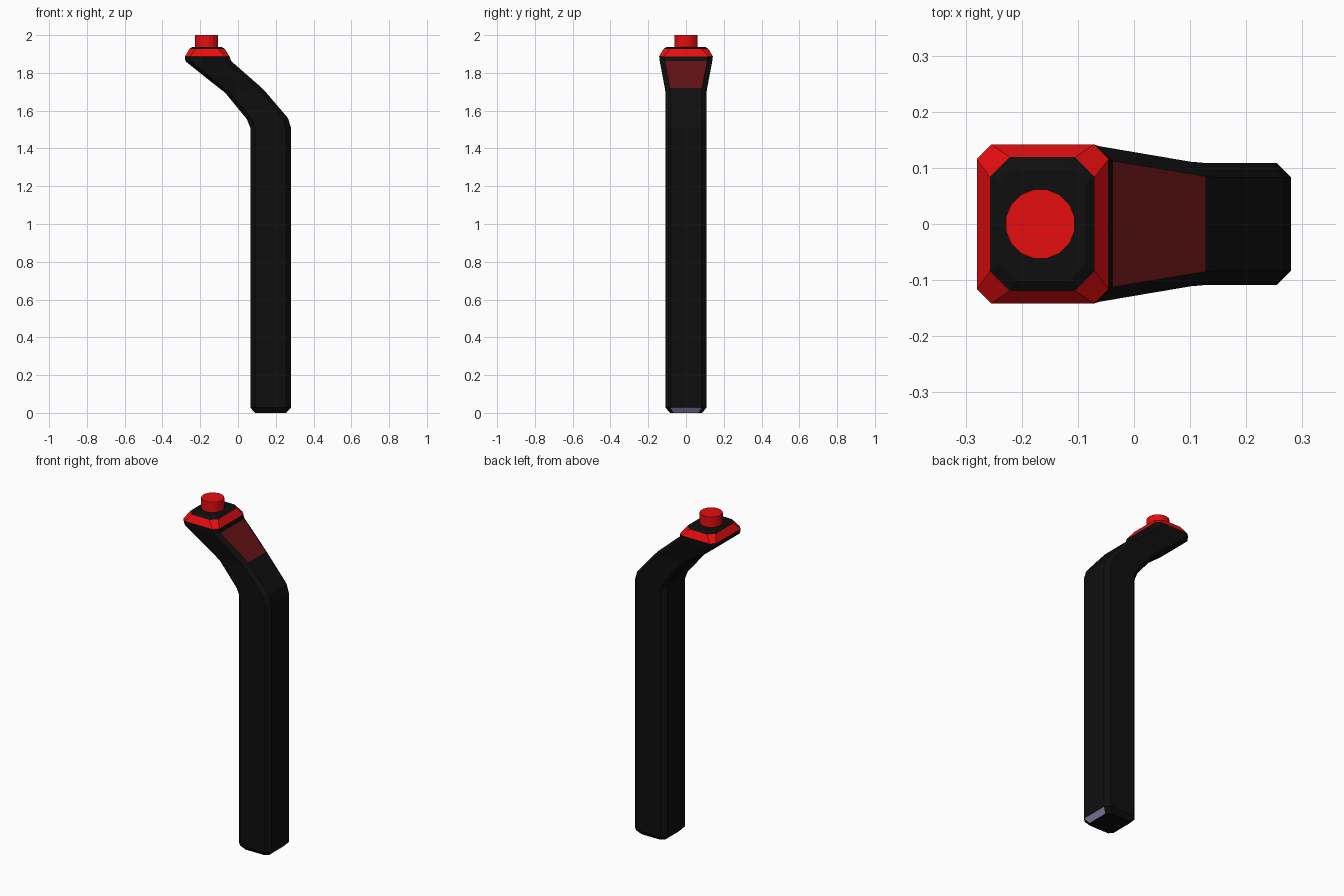
import bpy, bmesh, math

if "Cube" in bpy.data.objects:
    bpy.data.objects.remove(bpy.data.objects["Cube"])


def material(name, rgb):
    m = bpy.data.materials.new(name)
    m.diffuse_color = (*rgb, 1)
    m.use_nodes = True
    m.node_tree.nodes["Principled BSDF"].inputs["Base Color"].default_value = m.diffuse_color
    return m


BLACK = material("matte black", (0.0045, 0.0045, 0.0045))
RED = material("bright red", (0.8, 0.004, 0.005))
DARK_RED = material("dark red", (0.12, 0.006, 0.007))
GREY = material("lavender grey", (0.32, 0.29, 0.5))
MATS = [BLACK, RED, DARK_RED, GREY]


def ring(xl, zl, xr, zr, hy, cut):
    """Rectangle with cut corners spanning from (xl, zl) to (xr, zr), half width hy."""
    t = cut / (xr - xl)
    pts = [(1, -hy + cut), (1, hy - cut), (1 - t, hy), (t, hy),
           (0, hy - cut), (0, -hy + cut), (t, -hy), (1 - t, -hy)]
    return [(xl + u * (xr - xl), y, zl + u * (zr - zl)) for u, y in pts]


def loft(name, sections, colour):
    """Skin a stack of rings; colour(segment, side) picks the material slot."""
    bm = bmesh.new()
    rings = [[bm.verts.new(p) for p in ring(*s)] for s in sections]
    bm.faces.new(rings[0][::-1])
    bm.faces.new(rings[-1])
    for i, (a, b) in enumerate(zip(rings, rings[1:])):
        for j in range(8):
            k = (j + 1) % 8
            f = bm.faces.new((a[j], a[k], b[k], b[j]))
            f.material_index = colour(i, j)
    bmesh.ops.recalc_face_normals(bm, faces=bm.faces)
    me = bpy.data.meshes.new(name)
    bm.to_mesh(me)
    bm.free()
    for m in MATS:
        me.materials.append(m)
    ob = bpy.data.objects.new(name, me)
    bpy.context.collection.objects.link(ob)
    return ob


# Bent handle; side 0 faces +x: grey foot bevel and dark red thumb panel
handle = [
    (0.09, 0.0, 0.255, 0.0, 0.085, 0.02),
    (0.065, 0.028, 0.28, 0.028, 0.109, 0.026),
    (0.065, 1.51, 0.28, 1.51, 0.109, 0.026),
    (0.047, 1.555, 0.265, 1.56, 0.109, 0.026),
    (-0.07, 1.697, 0.15, 1.695, 0.109, 0.026),
    (-0.092, 1.713, 0.127, 1.72, 0.111, 0.026),
    (-0.279, 1.862, -0.037, 1.863, 0.139, 0.027),
    (-0.28, 1.888, -0.045, 1.888, 0.142, 0.026),
]
loft("handle", handle, lambda i, j: {0: 3, 5: 2}.get(i, 0) if j == 0 else 0)

# Head cap: red sloping trim around a black top
cap = [
    (-0.28, 1.888, -0.045, 1.888, 0.142, 0.026),
    (-0.257, 1.927, -0.07, 1.927, 0.119, 0.035),
    (-0.24, 1.938, -0.087, 1.938, 0.102, 0.03),
]
loft("head_cap", cap, lambda i, j: 1 if i == 0 else 0)

# Push button on the head
bpy.ops.mesh.primitive_cylinder_add(vertices=16, radius=0.0625, depth=0.07,
                                    location=(-0.167, 0, 1.965),
                                    rotation=(0, 0, math.pi / 16))
button = bpy.context.object
button.name = "button"
button.data.materials.append(RED)
